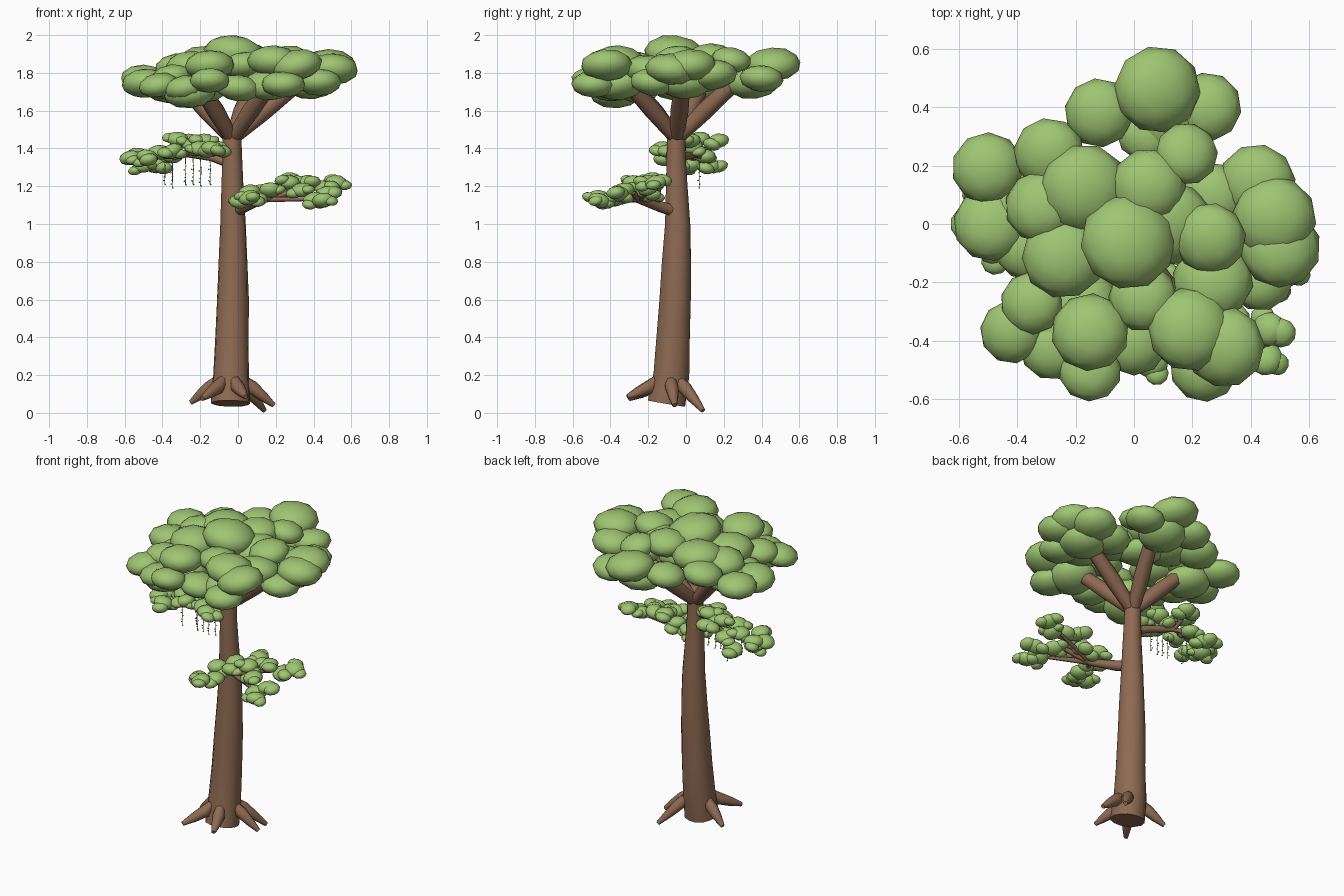
import bpy, bmesh, math, random
from mathutils import Vector, Matrix, Euler

random.seed(7)
if "Cube" in bpy.data.objects:
    bpy.data.objects.remove(bpy.data.objects["Cube"])


def make_material(name, rgb):
    mat = bpy.data.materials.new(name)
    mat.use_nodes = True
    color = (*rgb, 1)
    mat.diffuse_color = color
    mat.node_tree.nodes["Principled BSDF"].inputs["Base Color"].default_value = color
    return mat


BARK = make_material("bark_brown", (0.27, 0.145, 0.085))
LEAF = make_material("leaf_green", (0.345, 0.56, 0.17))


def finish(bm, name, mat):
    """Turn the bmesh into a smooth shaded object of one colour."""
    bmesh.ops.recalc_face_normals(bm, faces=bm.faces)
    mesh = bpy.data.meshes.new(name)
    bm.to_mesh(mesh)
    bm.free()
    mesh.materials.append(mat)
    obj = bpy.data.objects.new(name, mesh)
    bpy.context.collection.objects.link(obj)
    bpy.ops.object.select_all(action="DESELECT")
    obj.select_set(True)
    bpy.context.view_layer.objects.active = obj
    bpy.ops.object.shade_smooth_by_angle(angle=math.radians(60))


def add_tube(bm, path, radii, sides=10, wobble=0.0):
    """Loft capped rings along a path, without twist."""
    pts = [Vector(p) for p in path]
    turn = Matrix.Identity(3)
    axis = Vector((0, 0, 1))
    rings = []
    for i, (p, r) in enumerate(zip(pts, radii)):
        along = (pts[min(i + 1, len(pts) - 1)] - pts[max(i - 1, 0)]).normalized()
        turn = axis.rotation_difference(along).to_matrix() @ turn
        axis = along
        ring = []
        for k in range(sides):
            a = math.tau * k / sides
            rr = r * (1 + random.uniform(-wobble, wobble))
            ring.append(bm.verts.new(p + turn @ Vector((rr * math.cos(a), rr * math.sin(a), 0))))
        rings.append(ring)
    for low, high in zip(rings, rings[1:]):
        for k in range(sides):
            n = (k + 1) % sides
            bm.faces.new((low[k], low[n], high[n], high[k]))
    bm.faces.new(rings[0])
    bm.faces.new(rings[-1])


def add_clump(bm, x, y, z, r, flat=0.6, tilt=0.18):
    """One flattened, slightly tilted ball of foliage."""
    spin = Euler((random.uniform(-tilt, tilt), random.uniform(-tilt, tilt), random.uniform(0, 3)))
    place = Matrix.Translation((x, y, z)) @ spin.to_matrix().to_4x4() @ Matrix.Diagonal((r, r, r * flat, 1))
    bmesh.ops.create_icosphere(bm, subdivisions=2, radius=1.03, matrix=place)


# Trunk, leaning slightly and tapering upward
bm = bmesh.new()
add_tube(bm,
         [(-.04, -.105, .05), (-.037, -.08, .2), (-.032, -.068, .4), (-.028, -.057, .6), (-.025, -.05, .8),
          (-.025, -.046, 1), (-.028, -.05, 1.2), (-.032, -.052, 1.38), (-.032, -.05, 1.49)],
         [.104, .097, .09, .084, .077, .068, .058, .051, .049], sides=14, wobble=.035)
finish(bm, "trunk", BARK)

# Roots splaying from the trunk base
bm = bmesh.new()
base = Vector((-.04, -.09, .16))
for tip in [(.14, .09, .012), (.19, -.06, .04), (.04, -.31, .085), (-.19, -.3, .075), (-.25, -.02, .055)]:
    tip = Vector(tip)
    out = (tip - base) * Vector((1, 1, 0))
    out.normalize()
    start = base + out * .06 + Vector((0, 0, .02))
    knee = base + out * .115 - Vector((0, 0, .025))
    add_tube(bm, [start, knee, knee.lerp(tip, .5), tip], [.026, .037, .028, .013], sides=8)
finish(bm, "roots", BARK)

# Crown limbs fanning out of the trunk top
bm = bmesh.new()
fork = Vector((-.032, -.05, 1.45))
for tip in [(-.29, .08, 1.73), (-.2, -.28, 1.73), (.17, -.3, 1.74), (.3, -.02, 1.73), (.08, .25, 1.74)]:
    tip = Vector(tip)
    middle = fork.lerp(tip, .5) + Vector((0, 0, .005))
    add_tube(bm, [fork, middle, tip], [.036, .048, .042], sides=8)
finish(bm, "crown_limbs", BARK)

# Crown foliage, one object per limb: x, y, z, radius
crown = {
    "crown_back": [(.08, .46, 1.845, .145), (-.12, .38, 1.81, .115), (.25, .4, 1.77, .115),
                   (.18, .24, 1.87, .105), (.05, .32, 1.75, .11)],
    "crown_right": [(-.5, .19, 1.77, .12), (-.29, .24, 1.81, .12), (-.49, 0, 1.745, .125),
                    (-.32, .06, 1.83, .12), (-.24, -.11, 1.83, .14), (-.36, -.07, 1.73, .12)],
    "crown_front_right": [(-.35, -.27, 1.78, .105), (-.42, -.37, 1.735, .105), (-.15, -.37, 1.84, .13),
                          (-.28, -.42, 1.72, .11), (-.15, -.5, 1.76, .105), (-.18, -.27, 1.72, .125)],
    "crown_front_left": [(.03, -.25, 1.84, .115), (0, -.4, 1.72, .115), (.19, -.36, 1.86, .14),
                         (.31, -.42, 1.84, .135), (.24, -.49, 1.74, .115), (.27, -.19, 1.81, .135)],
    "crown_left": [(.42, .14, 1.79, .13), (.48, .02, 1.84, .14), (.5, -.08, 1.82, .135),
                   (.26, -.05, 1.87, .12), (.43, -.18, 1.75, .115), (.26, .09, 1.77, .12)],
    "crown_top": [(-.17, .12, 1.85, .15), (.05, .13, 1.88, .125), (-.02, -.06, 1.9, .16),
                  (.13, 0, 1.83, .14)],
}
for name, clumps in crown.items():
    bm = bmesh.new()
    for clump in clumps:
        add_clump(bm, *clump)
    # A lower clump hides each limb end
    x, y, z = (sum(c[i] for c in clumps) / len(clumps) for i in range(3))
    add_clump(bm, x, y, z - .06, .14)
    finish(bm, name, LEAF)


def side_branch(name, path, radii, twigs, clumps):
    """A side branch with twigs and small foliage clumps in threes."""
    bm = bmesh.new()
    add_tube(bm, path, radii, sides=8)
    for tip in twigs:
        add_tube(bm, [path[2], tip], [radii[2] * .8, .008], sides=6)
    finish(bm, name, BARK)
    bm = bmesh.new()
    for x, y, z in clumps:
        add_clump(bm, x, y, z, .058, .65, .3)
        a = random.uniform(0, math.tau)
        for turn in (a, a + 2.3):
            add_clump(bm, x + .045 * math.cos(turn), y + .045 * math.sin(turn),
                      z - random.uniform(-.012, .03), random.uniform(.036, .05), .65, .3)
    finish(bm, name + "_foliage", LEAF)


side_branch("low_branch",
            [(-.01, -.05, 1.065), (.03, -.13, 1.09), (.13, -.25, 1.13), (.3, -.28, 1.17)],
            [.034, .031, .022, .014],
            [(.05, -.4, 1.13), (.42, -.4, 1.13), (.47, -.17, 1.2)],
            [(.01, -.42, 1.12), (.06, -.47, 1.14), (.1, -.38, 1.13), (.06, -.3, 1.17),
             (.17, -.31, 1.18), (.22, -.22, 1.18), (.27, -.28, 1.22), (.34, -.33, 1.18),
             (.36, -.2, 1.22), (.4, -.4, 1.13), (.45, -.46, 1.125), (.46, -.36, 1.16),
             (.46, -.2, 1.19), (.52, -.16, 1.22), (.11, -.19, 1.17), (.28, -.18, 1.235)])

side_branch("high_branch",
            [(-.04, -.05, 1.32), (-.14, -.02, 1.355), (-.27, .05, 1.37), (-.48, .03, 1.345)],
            [.028, .023, .018, .01],
            [(-.27, .18, 1.44), (-.2, -.08, 1.4), (-.4, .14, 1.32)],
            [(-.57, 0, 1.35), (-.53, .06, 1.365), (-.48, -.08, 1.355), (-.5, .02, 1.31),
             (-.43, .13, 1.31), (-.42, .04, 1.38), (-.35, .1, 1.36), (-.32, .07, 1.45),
             (-.26, .17, 1.44), (-.24, .03, 1.41), (-.2, -.07, 1.4), (-.14, -.12, 1.4),
             (-.1, -.06, 1.4), (-.35, -.04, 1.385), (-.18, .02, 1.44)])

# Thin hanging vines with tiny leaves
bm = bmesh.new()
for i, x in enumerate([-.39, -.35, -.28, -.24, -.2, -.15]):
    y = .07 if i == 1 else -.02
    bottom = 1.195 + random.uniform(-.005, .02)
    add_tube(bm, [(x, y, 1.38), (x + .004, y, 1.29), (x + .002, y, bottom)], [.002] * 3, sides=4)
    for k in range(6):
        a = k * 2.4
        spot = Vector((x + .005 * math.cos(a), y + .005 * math.sin(a), bottom + .02 * k))
        bmesh.ops.create_icosphere(bm, subdivisions=1, radius=1,
                                   matrix=Matrix.Translation(spot) @ Matrix.Diagonal((.005, .005, .004, 1)))
finish(bm, "hanging_vines", LEAF)
